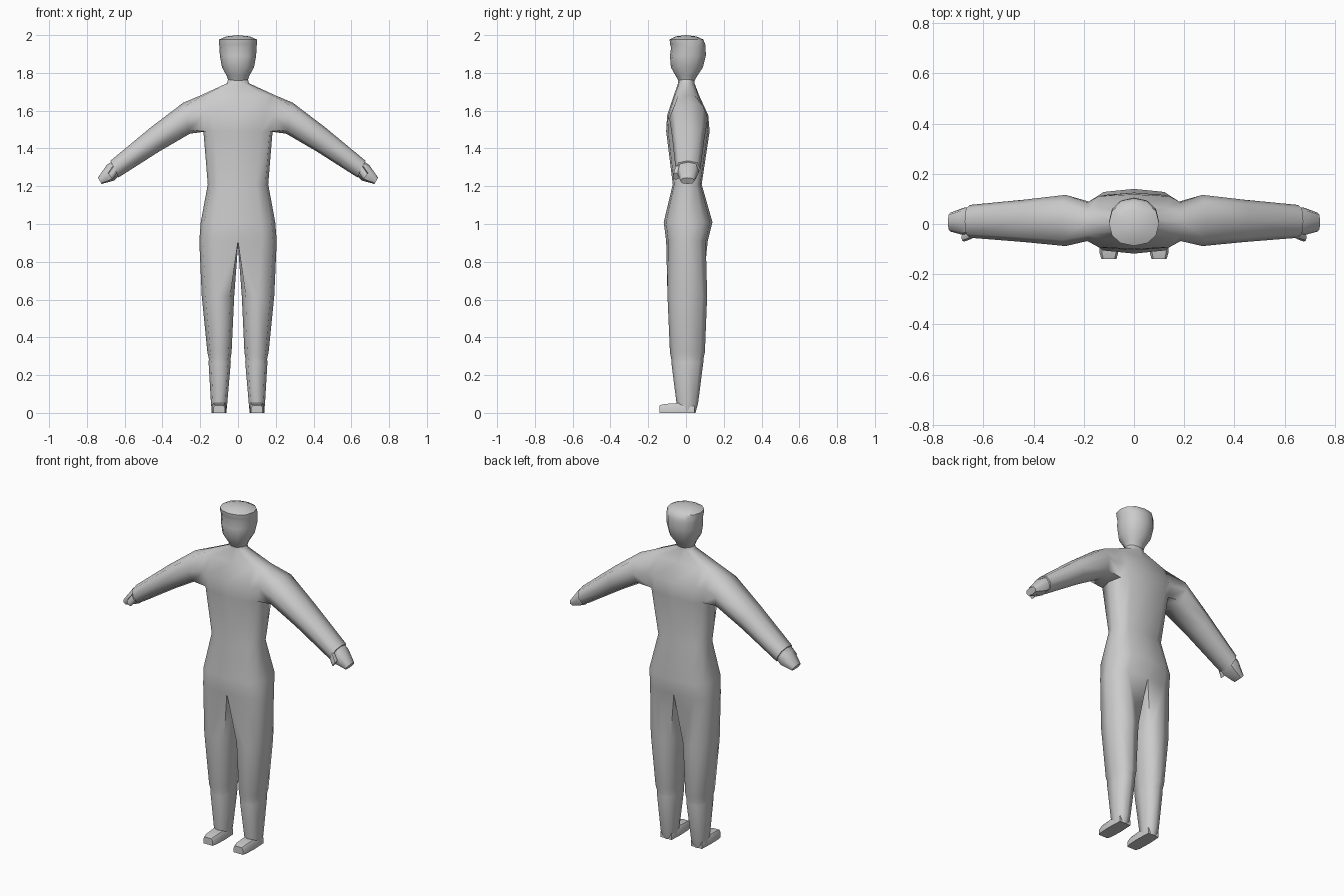
import bpy, bmesh, math

if "Cube" in bpy.data.objects:
    bpy.data.objects.remove(bpy.data.objects["Cube"])

grey = bpy.data.materials.new("plain grey")
grey.diffuse_color = (0.6, 0.6, 0.6, 1)
grey.use_nodes = True
grey.node_tree.nodes["Principled BSDF"].inputs["Base Color"].default_value = grey.diffuse_color


def spow(v, p):
    return math.copysign(abs(v) ** p, v)


def finish(bm, name, angle=50):
    bmesh.ops.recalc_face_normals(bm, faces=bm.faces)
    me = bpy.data.meshes.new(name)
    bm.to_mesh(me)
    bm.free()
    me.materials.append(grey)
    ob = bpy.data.objects.new(name, me)
    bpy.context.collection.objects.link(ob)
    bpy.ops.object.select_all(action='DESELECT')
    ob.select_set(True)
    bpy.context.view_layer.objects.active = ob
    bpy.ops.object.shade_smooth_by_angle(angle=math.radians(angle))
    return ob


def flat_ring(bm, z, cx, rx, y0, y1, n, start, p):
    """Horizontal ring of n vertices, squared off by the power p."""
    out = []
    for k in range(n):
        a = start + 2 * math.pi * k / n
        out.append(bm.verts.new((cx + rx * spow(math.cos(a), p),
                                 (y0 + y1) / 2 + (y1 - y0) / 2 * spow(math.sin(a), p), z)))
    return out


def limb_ring(bm, s, top, bot, y0, y1):
    """Eight-sided ring across an arm, from its top and bottom (x, z) points."""
    out = []
    for k in range(8):
        a = math.radians(-45 + 45 * k)
        u, v = (1 - spow(math.cos(a), .8)) / 2, spow(math.sin(a), .8)
        out.append(bm.verts.new((s * (bot[0] + (top[0] - bot[0]) * u),
                                 (y0 + y1) / 2 + (y1 - y0) / 2 * v,
                                 bot[1] + (top[1] - bot[1]) * u)))
    return out


def bridge(bm, a, b, skip=()):
    n = len(a)
    for k in range(n):
        if k not in skip:
            j = (k + 1) % n
            bm.faces.new((a[k], a[j], b[j], b[k]))


def loft(bm, rings):
    for a, b in zip(rings, rings[1:]):
        bridge(bm, a, b)


# Body: torso rings, with open armholes at both sides
bm = bmesh.new()
torso = [  # z, half width, front, back, squareness
    (0.91, .205, -.105, .115, .7), (1.01, .197, -.118, .14, .7), (1.21, .16, -.07, .083, .7),
    (1.49, .183, -.105, .125, .6), (1.575, .20, -.10, .118, .5), (1.68, .20, -.065, .07, .6),
    (1.745, .058, -.042, .045, .9), (1.77, .052, -.04, .045, 1)]
R = [flat_ring(bm, z, 0, rx, y0, y1, 12, 0, p) for z, rx, y0, y1, p in torso]
for i in range(len(R) - 1):
    bridge(bm, R[i], R[i + 1], skip=(0, 11, 5, 6) if i in (3, 4) else ())

arm = [  # top, bottom, front, back
    ((.29, 1.642), (.255, 1.478), -.088, .116), ((.46, 1.513), (.415, 1.385), -.072, .097),
    ((.675, 1.335), (.633, 1.246), -.055, .076)]
leg = [  # z, centre, half width, front, back
    (.62, .106, .086, -.098, .112), (.32, .098, .064, -.085, .10), (.285, .097, .057, -.078, .092),
    (.27, .097, .059, -.078, .092), (.05, .1, .043, -.05, .064), (0, .1, .038, -.045, .05)]
crotch = bm.verts.new((0, .005, .885))
for s in (1, -1):
    # Arms grow out of the armholes
    i0, i1, i2 = (11, 0, 1) if s > 0 else (7, 6, 5)
    A, B, C = R[3], R[4], R[5]
    hole = [A[i0], A[i1], A[i2], B[i2], C[i2], C[i1], C[i0], B[i0]]
    rings = [hole] + [limb_ring(bm, s, *r) for r in arm]
    loft(bm, rings)
    bm.faces.new(rings[-1])
    # Legs grow out of the two halves of the hip ring
    order = [9, 10, 11, 0, 1, 2, 3] if s > 0 else [9, 8, 7, 6, 5, 4, 3]
    rings = [[R[0][k] for k in order] + [crotch]]
    for z, cx, rx, y0, y1 in leg:
        rings.append(flat_ring(bm, z, cx, rx, y0, y1, 8, math.radians(-135), .8))
        for v in rings[-1]:
            v.co.x *= s
    loft(bm, rings)
    bm.faces.new(rings[-1])
finish(bm, "body", 60)

# Head with a slightly raised hairline
bm = bmesh.new()
head = [(1.755, .05, -.038, .043, 1), (1.785, .06, -.055, .06, 1), (1.83, .085, -.08, .09, .9),
        (1.89, .096, -.085, .105, .9), (1.935, .098, -.079, .104, .9), (1.95, .1, -.084, .102, .9),
        (1.977, .1, -.087, .092, .9), (1.993, .062, -.055, .055, 1)]
rings = [flat_ring(bm, z, 0, rx, y0, y1, 12, 0, p) for z, rx, y0, y1, p in head]
loft(bm, rings)
bm.faces.new(rings[0])
crown = bm.verts.new((0, 0, 2.0))
for k in range(12):
    bm.faces.new((rings[-1][k], rings[-1][(k + 1) % 12], crown))
finish(bm, "head")

for s, side in ((1, "left"), (-1, "right")):
    # Hand
    bm = bmesh.new()
    rings = [limb_ring(bm, s, *r) for r in (
        ((.66, 1.335), (.63, 1.255), -.045, .066), ((.695, 1.312), (.655, 1.23), -.046, .066),
        ((.742, 1.245), (.722, 1.212), -.03, .045))]
    loft(bm, rings)
    bm.faces.new(rings[0])
    bm.faces.new(rings[-1])
    finish(bm, side + "_hand")
    # Thumb
    bm = bmesh.new()
    rings = [limb_ring(bm, s, *r) for r in (
        ((.66, 1.31), (.64, 1.27), -.06, -.025), ((.688, 1.27), (.665, 1.235), -.07, -.035))]
    loft(bm, rings)
    bm.faces.new(rings[0])
    bm.faces.new(rings[-1])
    finish(bm, side + "_thumb")
    # Foot: a low wedge narrowing to the toe
    bm = bmesh.new()
    rings = []
    for y, w, h in ((.045, .036, .045), (-.04, .04, .052), (-.115, .037, .047), (-.14, .03, .04)):
        rings.append([bm.verts.new((s * (.1 + dx * w), y, z)) for dx, z in
                      ((-1, 0), (1, 0), (1, h * .7), (.75, h), (-.75, h), (-1, h * .7))])
    loft(bm, rings)
    bm.faces.new(rings[0])
    bm.faces.new(rings[-1])
    finish(bm, side + "_foot")
